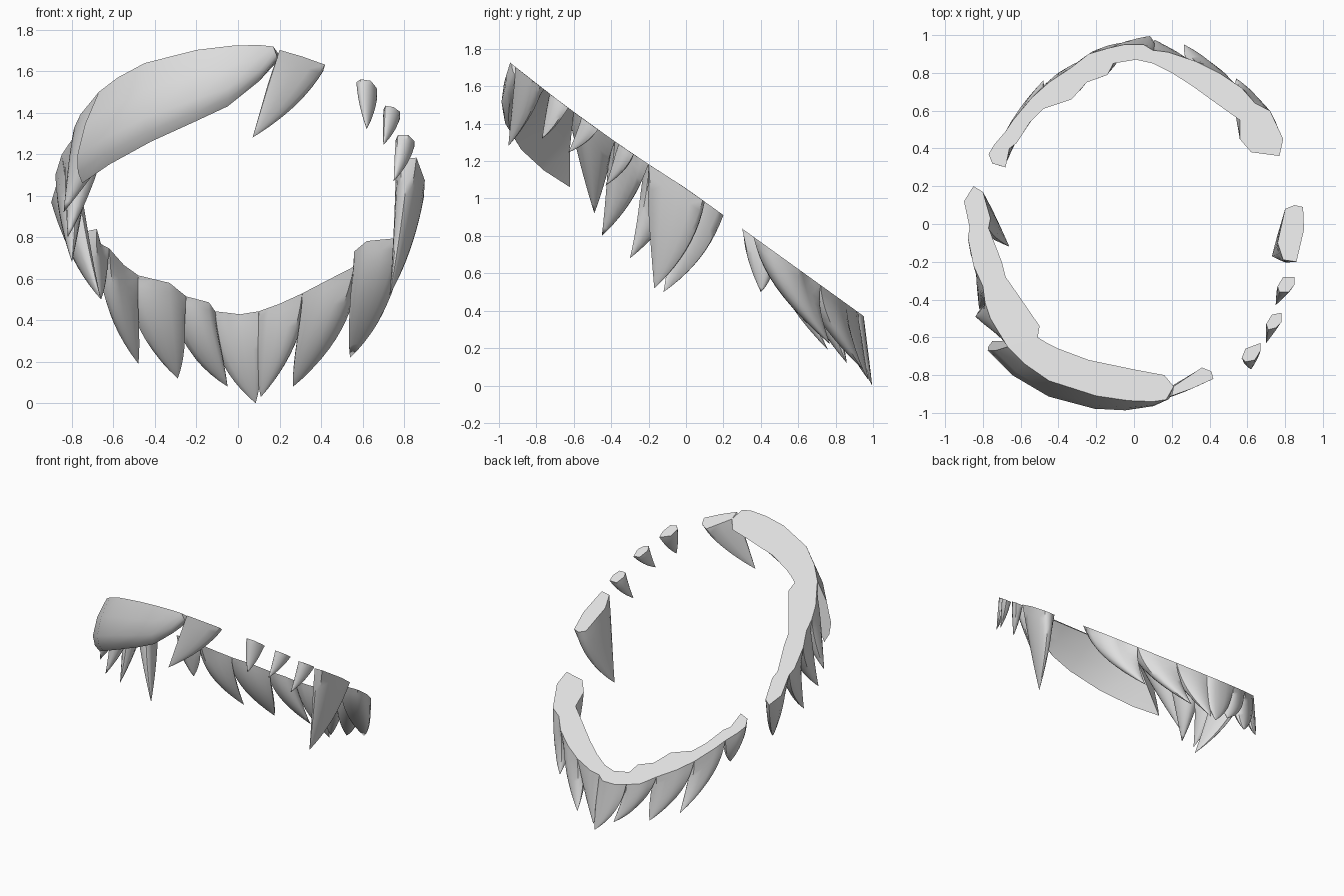
import bpy, bmesh, math
from mathutils import Vector

if "Cube" in bpy.data.objects:
    bpy.data.objects.remove(bpy.data.objects["Cube"])

mat = bpy.data.materials.new("pale_enamel")
mat.diffuse_color = (0.73, 0.73, 0.73, 1)
mat.use_nodes = True
mat.node_tree.nodes["Principled BSDF"].inputs["Base Color"].default_value = mat.diffuse_color


def root_z(y):
    """Height of the tilted, slightly dished surface the roots lie on."""
    dish = max(0, 1 - ((y + 0.5) / 0.5) ** 2)
    return 1.055 - 0.72 * y - 0.025 * dish


def finish(name, bm, angle=45):
    bmesh.ops.recalc_face_normals(bm, faces=bm.faces)
    me = bpy.data.meshes.new(name)
    bm.to_mesh(me)
    bm.free()
    ob = bpy.data.objects.new(name, me)
    bpy.context.collection.objects.link(ob)
    me.materials.append(mat)
    bpy.ops.object.select_all(action='DESELECT')
    ob.select_set(True)
    bpy.context.view_layer.objects.active = ob
    bpy.ops.object.shade_smooth_by_angle(angle=math.radians(angle))


def skin(bm, rings):
    for a, b in zip(rings, rings[1:]):
        n = len(a)
        for i in range(n):
            j = (i + 1) % n
            bm.faces.new((a[i], a[j], b[j], b[i]))


def tooth(name, outline, tip, bulge=1.5, sag=0.5, steps=10):
    """Flat root outline, tapering and curving down to a tip."""
    pts = [Vector((x, y, root_z(y))) for x, y in outline]
    ring = []
    for a, b in zip(pts, pts[1:] + pts[:1]):
        ring += [a, a.lerp(b, 0.5)]
    centre = sum(ring, Vector()) / len(ring)
    tip = Vector(tip)
    # control point hangs below the root, so the tooth hooks toward its tip
    ctrl = centre.lerp(tip, 0.55)
    below = Vector((centre.x, centre.y, ctrl.z))
    ctrl = ctrl.lerp(below, sag)
    offs = [p - centre for p in ring]
    size = sum(o.length for o in offs)
    bm = bmesh.new()
    rings = []
    for k in range(steps):
        t = k / steps
        c = centre * (1 - t) ** 2 + ctrl * 2 * t * (1 - t) + tip * t * t
        s = 1 - t ** bulge
        rings.append([bm.verts.new(c + o * s) for o in offs])
        # round the cross-section off while keeping its girth
        n = len(offs)
        offs = [offs[i] * 0.7 + (offs[i - 1] + offs[(i + 1) % n]) * 0.15
                for i in range(n)]
        grow = size / sum(o.length for o in offs)
        offs = [o * grow for o in offs]
    skin(bm, rings)
    bm.faces.new(rings[0])
    end = bm.verts.new(tip)
    last = rings[-1]
    for i in range(len(last)):
        bm.faces.new((last[i], last[(i + 1) % len(last)], end))
    finish(name, bm)


# Broad front plate: inner root, outer root, lower edge at each section
sections = [
    ((.21, -.86), (.17, -.93), (.19, -.91, 1.66)),
    ((.16, -.80), (.10, -.94), (.10, -.94, 1.55)),
    ((.00, -.77), (-.03, -.935), (-.05, -.95, 1.43)),
    ((-.24, -.72), (-.20, -.91), (-.20, -.94, 1.36)),
    ((-.40, -.66), (-.45, -.83), (-.42, -.88, 1.26)),
    ((-.46, -.63), (-.58, -.74), (-.62, -.76, 1.15)),
    ((-.51, -.60), (-.67, -.65), (-.75, -.62, 1.06)),
]
bm = bmesh.new()
rings = []
for i, o, b in sections:
    inner = Vector((*i, root_z(i[1])))
    outer = Vector((*o, root_z(o[1])))
    low = Vector(b)
    out = Vector((low.x, low.y, 0)).normalized()
    size = (outer - low).length
    loop = [inner, outer,
            outer.lerp(low, .35) + out * size * .11,
            outer.lerp(low, .7) + out * size * .14,
            outer.lerp(low, .88) + out * size * .09,
            low, inner.lerp(low, .5) + out * size * .04]
    rings.append([bm.verts.new(p) for p in loop])
skin(bm, rings)
bm.faces.new(rings[0])
bm.faces.new(rings[-1])
finish("front_plate", bm)

# Front tooth and the three small teeth beside it
tooth("front_right_tooth", [(.21, -.86), (.36, -.76), (.41, -.78), (.42, -.82),
      (.31, -.87), (.2, -.91)], (.07, -.95, 1.28), 1.4, .2)
tooth("small_tooth_1", [(.57, -.71), (.59, -.66), (.67, -.63), (.67, -.67),
      (.64, -.72), (.59, -.73)], (.62, -.77, 1.32), 1.5, .3)
tooth("small_tooth_2", [(.70, -.53), (.73, -.48), (.78, -.47), (.78, -.52),
      (.75, -.55), (.71, -.56)], (.70, -.63, 1.245), 1.5, .4)
tooth("small_tooth_3", [(.76, -.33), (.79, -.28), (.85, -.28), (.85, -.32),
      (.82, -.36), (.77, -.36)], (.75, -.43, 1.07), 1.5, .4)

# Long side fangs
tooth("right_fang", [(.80, .08), (.85, .10), (.895, .09), (.90, -.03),
      (.86, -.20), (.79, -.19), (.76, -.10)], (.73, -.17, .52), 1.4, .4)
tooth("left_fang", [(-.85, .20), (-.90, .12), (-.87, -.02), (-.77, -.02),
      (-.76, .03), (-.80, .17)], (-.66, -.12, .50), 1.6, .4)

# Left row
tooth("left_tooth_1", [(-.87, -.02), (-.88, -.07), (-.85, -.22), (-.70, -.20),
      (-.77, -.02)], (-.80, -.30, .68), 1.3, .4)
tooth("left_tooth_2", [(-.85, -.22), (-.80, -.33), (-.79, -.41), (-.61, -.38),
      (-.68, -.28), (-.70, -.20)], (-.82, -.45, .80), 1.4, .4)
tooth("left_tooth_3", [(-.79, -.41), (-.76, -.50), (-.67, -.65), (-.51, -.60),
      (-.50, -.54), (-.61, -.38)], (-.84, -.49, .92), 1.15, .1)

# Back row, left to right
tooth("back_tooth_1", [(-.77, .37), (-.74, .42), (-.68, .49), (-.62, .43),
      (-.66, .40), (-.68, .30), (-.75, .32)], (-.66, .40, .50), 2, .5)
tooth("back_tooth_2", [(-.68, .49), (-.64, .55), (-.54, .67), (-.48, .61),
      (-.55, .54), (-.62, .43)], (-.48, .76, .19), 2.4, .75)
tooth("back_tooth_3", [(-.54, .67), (-.45, .75), (-.33, .83), (-.25, .75),
      (-.33, .66), (-.48, .61)], (-.29, .86, .12), 2.3, .75)
tooth("back_tooth_4", [(-.33, .83), (-.24, .90), (-.14, .93), (-.11, .85),
      (-.14, .79), (-.25, .75)], (-.05, .96, .08), 2.3, .75)
tooth("back_tooth_5", [(-.14, .93), (-.05, .95), (.05, .95), (.10, .92),
      (.10, .85), (.01, .87), (-.11, .85)], (.085, .995, 0), 2.2, .6)
tooth("back_tooth_6", [(.10, .92), (.18, .91), (.33, .86), (.31, .73),
      (.20, .80), (.10, .85)], (.11, .975, .03), 1.9, .6)
tooth("back_tooth_7", [(.33, .86), (.45, .80), (.57, .72), (.56, .55),
      (.42, .65), (.31, .73)], (.265, .95, .08), 2.2, .6)
tooth("back_tooth_8", [(.57, .72), (.64, .64), (.72, .60), (.79, .45),
      (.77, .36), (.62, .38), (.56, .45), (.56, .55)], (.54, .77, .22), 2.2, .7)
